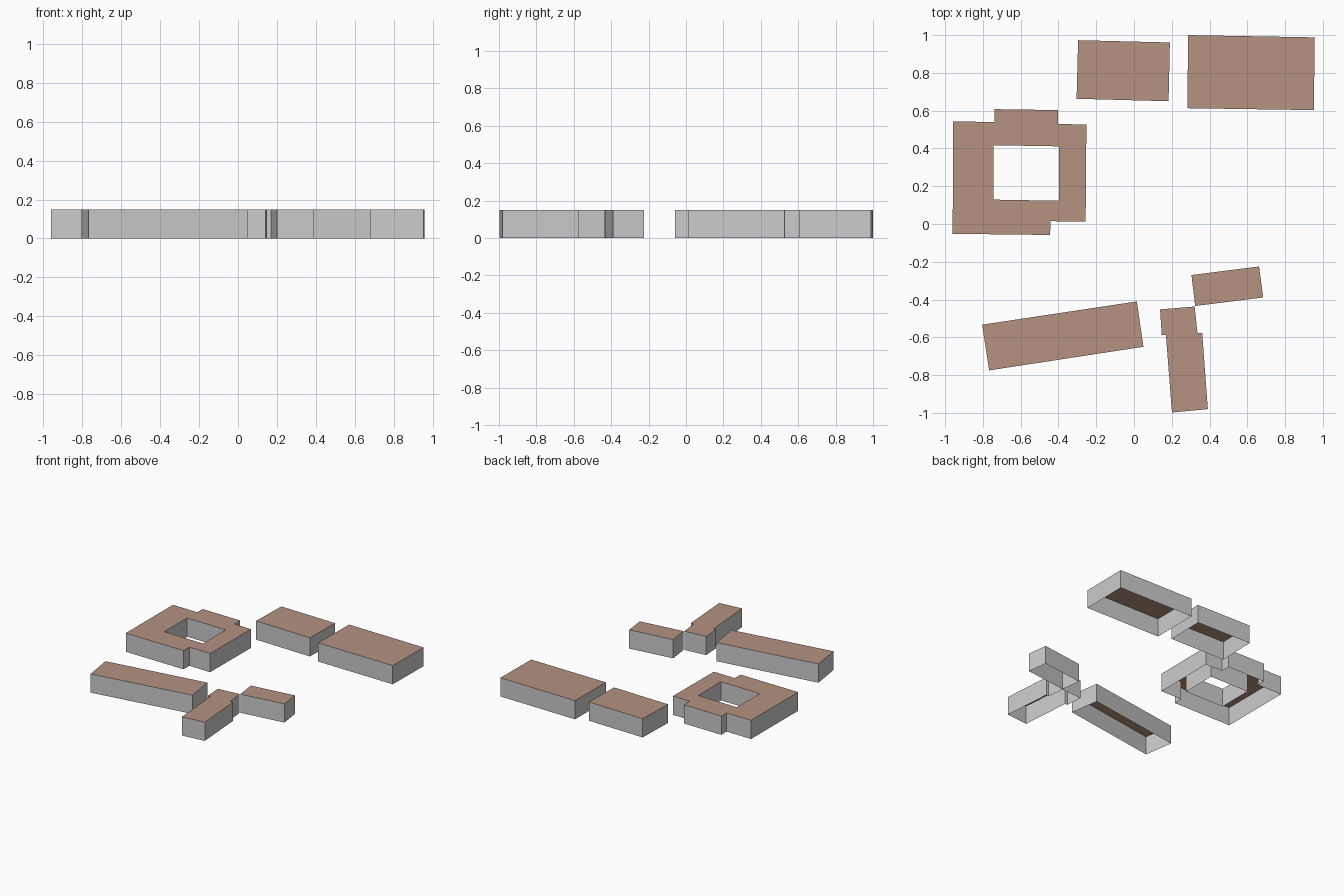
import bpy
import bmesh

if "Cube" in bpy.data.objects:
    bpy.data.objects.remove(bpy.data.objects["Cube"])

HEIGHT = 0.15

roof_mat = bpy.data.materials.new("roof_brown")
roof_mat.diffuse_color = (0.46, 0.29, 0.22, 1)
roof_mat.use_nodes = True
roof_mat.node_tree.nodes["Principled BSDF"].inputs["Base Color"].default_value = roof_mat.diffuse_color


def building(name, outline, courtyard=()):
    """Open-bottomed block: outline runs clockwise, courtyard anticlockwise."""
    bm = bmesh.new()
    roof_edges = []
    for loop in (outline, courtyard):
        low = [bm.verts.new((x, y, 0)) for x, y in loop]
        top = [bm.verts.new((x, y, HEIGHT)) for x, y in loop]
        for i in range(len(loop)):
            j = (i + 1) % len(loop)
            bm.faces.new((low[j], low[i], top[i], top[j]))
            roof_edges.append(bm.edges.get((top[i], top[j])))

    # Flat roof, leaving any courtyard open
    if courtyard:
        fill = bmesh.ops.triangle_fill(bm, edges=roof_edges, use_beauty=True)
        roof = [f for f in fill["geom"] if isinstance(f, bmesh.types.BMFace)]
    else:
        roof = [bm.faces.new(top_loop) for top_loop in
                [[v for v in bm.verts if v.co.z > 0]]]
    bm.normal_update()
    for f in roof:
        f.material_index = 1
        if f.normal.z < 0:
            f.normal_flip()

    mesh = bpy.data.meshes.new(name)
    bm.to_mesh(mesh)
    bm.free()
    mesh.materials.append(None)
    mesh.materials.append(roof_mat)
    bpy.context.collection.objects.link(bpy.data.objects.new(name, mesh))


# Two blocks along the back
building("back_middle_block",
         [(-0.296, 0.973), (0.19, 0.961), (0.183, 0.65), (-0.304, 0.663)])
building("back_right_block",
         [(0.286, 1.0), (0.957, 0.988), (0.952, 0.603), (0.283, 0.613)])

# Courtyard block with projecting bays
building("courtyard_block",
         [(-0.958, 0.543), (-0.739, 0.54), (-0.739, 0.608), (-0.403, 0.603),
          (-0.403, 0.53), (-0.252, 0.526), (-0.256, 0.012), (-0.442, 0.015),
          (-0.444, -0.058), (-0.96, -0.052)],
         [(-0.745, 0.129), (-0.397, 0.123), (-0.397, 0.411), (-0.743, 0.417)])

# Long slanted block at the front
building("long_front_block",
         [(-0.804, -0.533), (0.015, -0.41), (0.05, -0.65), (-0.767, -0.775)])

# Stepped wing and the small block meeting it at a corner
building("stepped_wing",
         [(0.138, -0.452), (0.321, -0.437), (0.336, -0.578), (0.361, -0.576),
          (0.391, -0.98), (0.201, -0.998), (0.169, -0.588), (0.147, -0.589)])
building("small_wing",
         [(0.304, -0.27), (0.662, -0.225), (0.684, -0.389), (0.324, -0.434)])
